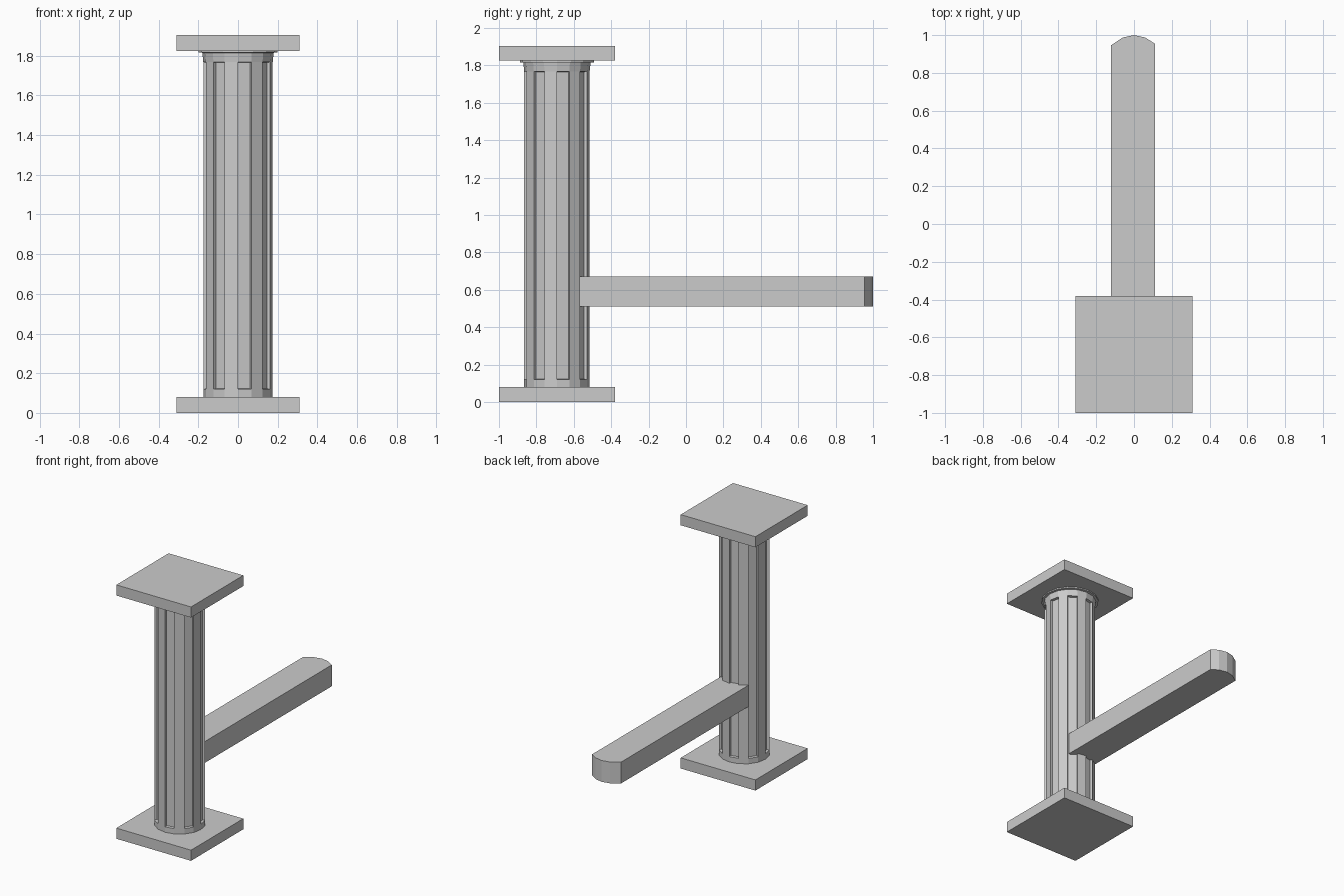
import bpy, bmesh, math

if "Cube" in bpy.data.objects:
    bpy.data.objects.remove(bpy.data.objects["Cube"])

POST_Y = -0.69
SIDES = 16


def finish(bm, name):
    bmesh.ops.recalc_face_normals(bm, faces=bm.faces[:])
    mesh = bpy.data.meshes.new(name)
    bm.to_mesh(mesh)
    bm.free()
    obj = bpy.data.objects.new(name, mesh)
    bpy.context.collection.objects.link(obj)
    return obj


def prism(name, outline, z0, z1):
    bm = bmesh.new()
    face = bm.faces.new([bm.verts.new((x, y, z0)) for x, y in outline])
    top = bmesh.ops.extrude_face_region(bm, geom=[face])["geom"]
    for v in top:
        if isinstance(v, bmesh.types.BMVert):
            v.co.z = z1
    # extrusion from a lone face removes nothing, so keep a bottom cap
    if not any(all(abs(v.co.z - z0) < 1e-6 for v in f.verts) for f in bm.faces):
        bm.faces.new([v for v in bm.verts if abs(v.co.z - z0) < 1e-6])
    return finish(bm, name)


# Square base and cap plates
h = 0.31
square = [(-h, POST_Y - h), (h, POST_Y - h), (h, POST_Y + h), (-h, POST_Y + h)]
prism("base_plate", square, 0.0, 0.08)
prism("cap_plate", square, 1.825, 1.905)

# Fluted column: 16-sided lathe with alternate faces recessed
profile = [(0.175, 0.08), (0.175, 0.12), (0.175, 1.768),
           (0.18, 1.815), (0.198, 1.816), (0.198, 1.825)]
bm = bmesh.new()
rings = []
for r, z in profile:
    angles = [2 * math.pi * i / SIDES - math.pi / 2 for i in range(SIDES)]
    rings.append([bm.verts.new((r * math.cos(a), POST_Y + r * math.sin(a), z))
                  for a in angles])
flutes = []
for level, (lo, hi) in enumerate(zip(rings, rings[1:])):
    for i in range(SIDES):
        j = (i + 1) % SIDES
        f = bm.faces.new((lo[i], lo[j], hi[j], hi[i]))
        if level == 1 and i % 2 == 0:
            flutes.append(f)
bm.faces.new(rings[0][::-1])
bm.faces.new(rings[-1])
bm.normal_update()
bmesh.ops.inset_individual(bm, faces=flutes, thickness=0.004, depth=-0.018)
finish(bm, "fluted_column")

# Horizontal arm with a faceted rounded end
arm = [(-0.123, -0.57), (0.11, -0.57), (0.11, 0.955), (0.06, 0.987),
       (0.0, 1.0), (-0.06, 0.987), (-0.123, 0.945)]
prism("side_arm", arm, 0.51, 0.67)
